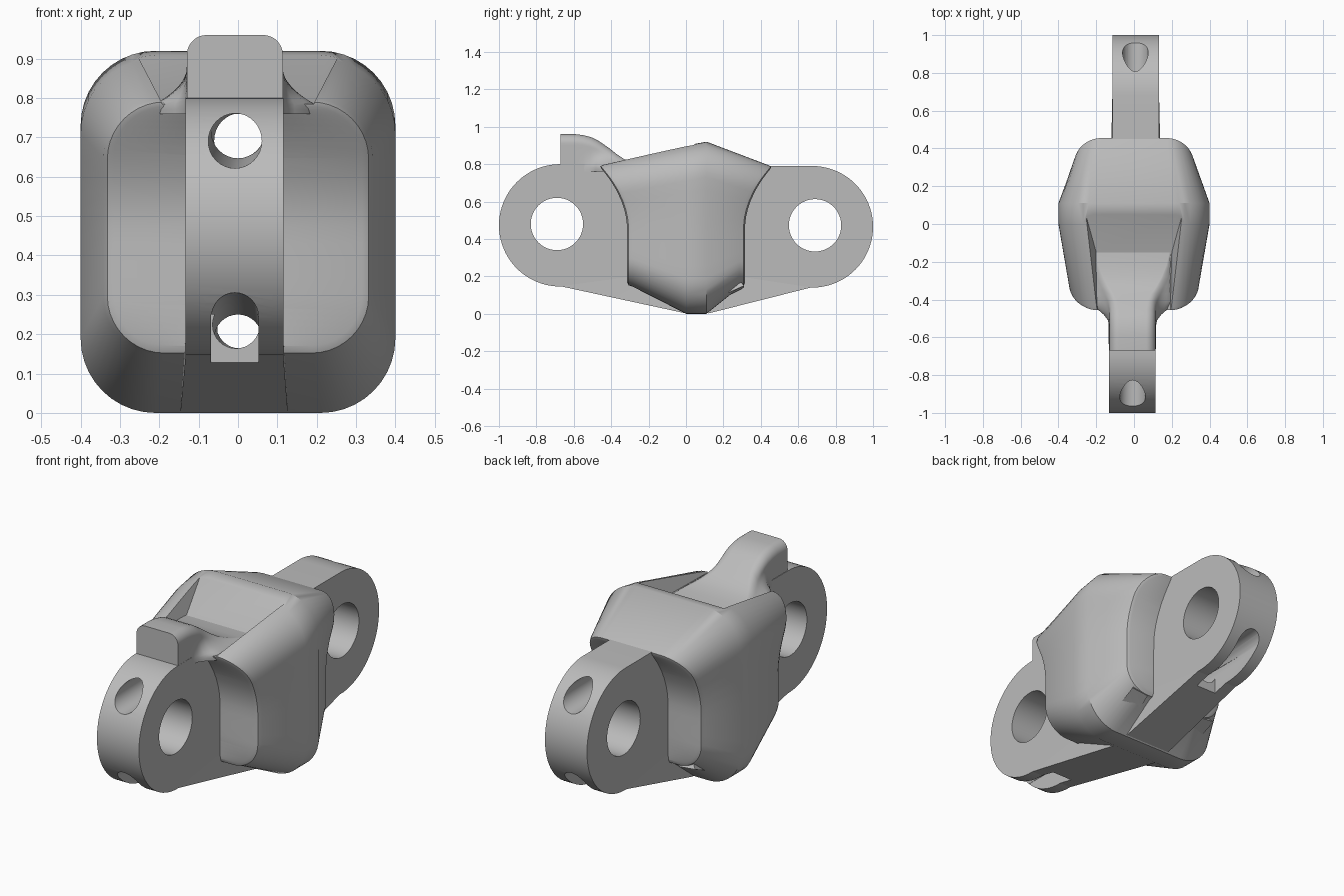
import bpy, bmesh
from math import sin, cos, pi, sqrt, radians
from mathutils import Vector

if "Cube" in bpy.data.objects:
    bpy.data.objects.remove(bpy.data.objects["Cube"])

grey = bpy.data.materials.new("plain grey")
grey.use_nodes = True
grey.diffuse_color = (0.5, 0.5, 0.5, 1)
grey.node_tree.nodes["Principled BSDF"].inputs["Base Color"].default_value = (0.5, 0.5, 0.5, 1)


def finish(name, bm):
    bmesh.ops.recalc_face_normals(bm, faces=bm.faces)
    mesh = bpy.data.meshes.new(name)
    bm.to_mesh(mesh)
    bm.free()
    mesh.materials.append(grey)
    obj = bpy.data.objects.new(name, mesh)
    bpy.context.collection.objects.link(obj)
    return obj


def loft(name, rings, strips=False):
    """Skin a list of equal rings; strip caps follow a curved end face."""
    bm = bmesh.new()
    rows = [[bm.verts.new(p) for p in ring] for ring in rings]
    n = len(rows[0])
    for a, b in zip(rows, rows[1:]):
        for i in range(n):
            j = (i + 1) % n
            bm.faces.new((a[i], a[j], b[j], b[i]))
    for row in (rows[0], rows[-1]):
        if strips:
            for i in range(n // 2 - 1):
                bm.faces.new((row[i], row[i + 1], row[n - 2 - i], row[n - 1 - i]))
        else:
            bm.faces.new(row)
    return finish(name, bm)


def hull(name, points):
    bm = bmesh.new()
    verts = [bm.verts.new(p) for p in points]
    bmesh.ops.convex_hull(bm, input=verts)
    return finish(name, bm)


def prism(name, profile, x0, x1):
    return loft(name, [[(x, y, z) for y, z in profile] for x in (x0, x1)])


def arc(cy, cz, r, start, end, steps):
    return [(cy + r * cos(start + (end - start) * i / steps),
             cz + r * sin(start + (end - start) * i / steps)) for i in range(steps + 1)]


def box(name, lo, hi):
    return hull(name, [(x, y, z) for x in (lo[0], hi[0]) for y in (lo[1], hi[1]) for z in (lo[2], hi[2])])


# Body: rounded rectangles lofted front to back, ends hollowed by a curve
def end_curve(z):
    return 0.315 + 0.15 * max(0, (z - 0.45) / 0.34) ** 2


def section(hw, z0, z1, r, y_at):
    half = arc(hw - r, z0 + r, r, -pi / 2, 0, 10)
    half += [(hw, z0 + r + (z1 - z0 - 2 * r) * i / 8) for i in range(1, 8)]
    half += arc(hw - r, z1 - r, r, 0, pi / 2, 10)
    return [(x, y_at(z), z) for x, z in half] + [(-x, y_at(z), z) for x, z in reversed(half)]


body = loft("body", [
    section(0.315, 0.17, 0.778, 0.13, lambda z: -end_curve(z)),
    section(0.332, 0.152, 0.79, 0.145, lambda z: 0.008 - end_curve(z)),
    section(0.342, 0.145, 0.797, 0.15, lambda z: 0.03 - end_curve(z)),
    section(0.4, 0, 0.9, 0.19, lambda z: 0),
    section(0.4, 0, 0.92, 0.19, lambda z: 0.11),
    section(0.315, 0.14, 0.795, 0.14, lambda z: end_curve(z) - 0.03),
    section(0.305, 0.147, 0.788, 0.135, lambda z: end_curve(z) - 0.008),
    section(0.29, 0.165, 0.775, 0.12, lambda z: end_curve(z)),
], strips=True)

# Lugs: round-ended bars running into the body
front_lug = prism("front_lug", arc(-0.673, 0.473, 0.327, pi / 2, 3 * pi / 2, 40)
                  + [(-0.28, 0.146), (-0.28, 0.8)], -0.133, 0.115)
back_lug = prism("back_lug", arc(0.675, 0.465, 0.325, -pi / 2, pi / 2, 40)
                 + [(0.28, 0.79), (0.28, 0.14)], -0.115, 0.133)

# Keels: wedges sloping from the lug undersides to the body bottom
front_keel = hull("front_keel", [p for x in (-0.133, 0.115) for p in
                  ((x, -0.67, 0.147), (x, -0.28, 0.2), (x * 1.1, 0, 0.002), (x, 0, 0.2))])
back_keel = hull("back_keel", [p for x in (-0.115, 0.133) for p in
                 ((x, 0.67, 0.141), (x, 0.28, 0.2), (x * 1.1, 0.12, 0.002), (x, 0.12, 0.2))])

# Small fins under the back of the body
fins = [hull(side + "_fin", [(s * 0.13, 0.06, 0.01), (s * 0.27, 0.31, 0.15), (s * 0.17, 0.31, 0.14),
                             (s * 0.22, 0.27, 0.2), (s * 0.26, 0.06, 0.04)])
        for side, s in (("left", 1), ("right", -1))]


# Hook: rounded upright with a flared foot that sinks into the pocket
def hook_ring(y, top, flare):
    half, base, steps = [], 0.76, 24
    r = min(0.05, (top - 0.78) * 0.4)
    for i in range(steps + 1):
        z = base + (top - base) * sin(pi / 2 * i / steps)
        w = 0.122 + flare * min(1, max(0, 1 - (z - 0.785) / 0.09)) ** 2
        d = max(0, 1 - (top - z) / r)
        half.append((w - r * (1 - sqrt(max(0, 1 - d * d))), z))
    return [(x - 0.008, y, z) for x, z in half] + [(-x - 0.008, y, z) for x, z in reversed(half)]


hook = loft("hook", [hook_ring(*s) for s in (
    (-0.67, 0.96, 0), (-0.59, 0.96, 0), (-0.55, 0.955, 0), (-0.51, 0.945, 0.008), (-0.48, 0.932, 0.03),
    (-0.45, 0.913, 0.065), (-0.41, 0.885, 0.08), (-0.37, 0.853, 0.08), (-0.33, 0.827, 0.08),
    (-0.28, 0.808, 0.08), (-0.22, 0.795, 0.08), (-0.15, 0.787, 0.08))], strips=True)


# Cutters
def bore(name, z_end, z_mid, r):
    rings = []
    for y, z, x in ((-1.1, z_end, -0.009), (0, z_mid, 0), (1.1, z_end, 0.009)):
        rings.append([(x + u, y, z + v) for u, v in arc(0, 0, r, 0, 2 * pi, 32)[:-1]])
    return loft(name, rings)


upper_bore = bore("upper_bore", 0.686, 0.715, 0.068)
lower_bore = bore("lower_bore", 0.254, 0.19, 0.06)
front_eye = prism("front_eye", arc(-0.69, 0.48, 0.14, 0, 2 * pi, 48)[:-1], -1, 1)
back_eye = prism("back_eye", arc(0.69, 0.473, 0.14, 0, 2 * pi, 48)[:-1], -1, 1)
front_slot = box("front_slot", (-0.068, -1.1, -0.1), (0.052, -0.58, 0.25))
back_slot = box("back_slot", (-0.052, 0.58, -0.1), (0.068, 1.1, 0.25))
pocket = hull("pocket", [p for s in (-1, 1) for p in (
    (s * 0.26, 0.065, 0.918), (s * 0.28, 0.065, 1.05), (s * 0.2, -0.15, 0.785), (s * 0.19, -0.55, 0.785),
    (s * 0.24, -0.55, 1.05))])
cutters = [upper_bore, lower_bore, front_eye, back_eye, front_slot, back_slot, pocket]
for c in cutters:
    c.hide_render = True

cuts = {
    body: [pocket, upper_bore, lower_bore],
    front_lug: [front_eye, upper_bore, lower_bore, front_slot],
    back_lug: [back_eye, upper_bore, lower_bore, back_slot],
    front_keel: [lower_bore, front_slot],
    back_keel: [lower_bore, back_slot],
    hook: [],
    fins[0]: [],
    fins[1]: [],
}
for obj, tools in cuts.items():
    bpy.ops.object.select_all(action='DESELECT')
    bpy.context.view_layer.objects.active = obj
    obj.select_set(True)
    for tool in tools:
        mod = obj.modifiers.new("cut", 'BOOLEAN')
        mod.operation = 'DIFFERENCE'
        mod.solver = 'EXACT'
        mod.object = tool
        bpy.ops.object.modifier_apply(modifier=mod.name)
    bpy.ops.object.shade_smooth_by_angle(angle=radians(32))

for c in cutters:
    bpy.data.objects.remove(c)
